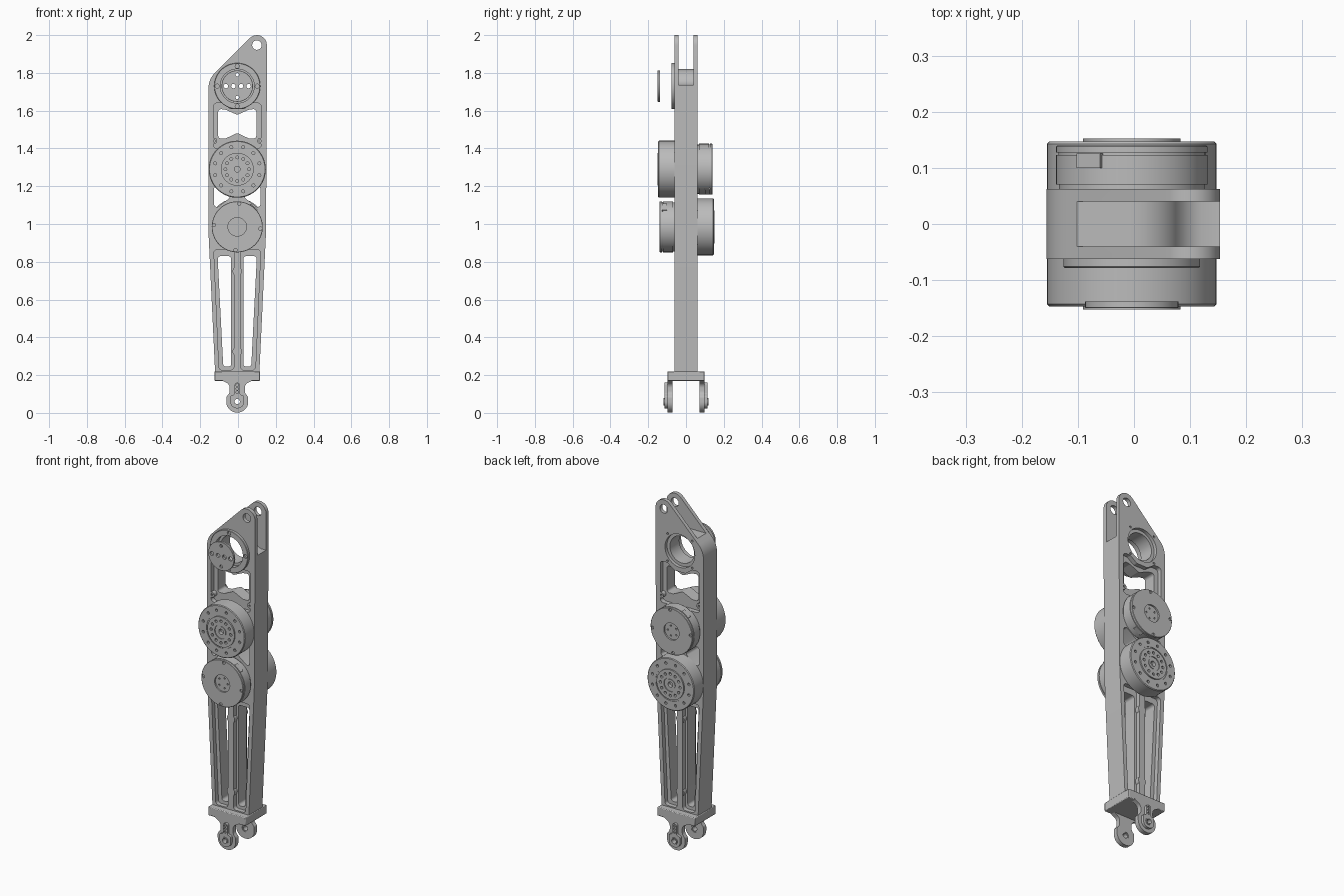
import bpy, bmesh, math
from mathutils import Vector, Matrix

if "Cube" in bpy.data.objects:
    bpy.data.objects.remove(bpy.data.objects["Cube"])

grey = bpy.data.materials.new("machined grey")
grey.use_nodes = True
grey.diffuse_color = (0.5, 0.5, 0.5, 1)
grey.node_tree.nodes["Principled BSDF"].inputs["Base Color"].default_value = (0.5, 0.5, 0.5, 1)

CX = -0.004      # centre line of the link
HALF = 0.062     # half thickness of the link
parts = []


def finish(name, bm, keep=True):
    bmesh.ops.remove_doubles(bm, verts=bm.verts, dist=1e-5)
    bmesh.ops.recalc_face_normals(bm, faces=bm.faces)
    mesh = bpy.data.meshes.new(name)
    bm.to_mesh(mesh)
    bm.free()
    mesh.materials.append(grey)
    ob = bpy.data.objects.new(name, mesh)
    bpy.context.collection.objects.link(ob)
    if keep:
        parts.append(ob)
    return ob


def rounded(points, default=0.0, steps=8):
    """Outline of (x, z) or (x, z, radius) corners with filleted corners."""
    out = []
    for i, p in enumerate(points):
        r = p[2] if len(p) > 2 else default
        c = Vector(p[:2])
        a = (Vector(points[i - 1][:2]) - c).normalized()
        b = (Vector(points[(i + 1) % len(points)][:2]) - c).normalized()
        half = a.angle(b) / 2
        if r == 0 or half > 1.55:
            out.append(c)
            continue
        mid = c + (a + b).normalized() * r / math.sin(half)
        start = c + a * r / math.tan(half) - mid
        sweep = start.angle_signed(c + b * r / math.tan(half) - mid)
        for k in range(steps + 1):
            t = -sweep * k / steps
            out.append(mid + Vector((start.x * math.cos(t) - start.y * math.sin(t),
                                     start.x * math.sin(t) + start.y * math.cos(t))))
    return out


def circle(x, z, r, n=24):
    return [Vector((x + r * math.cos(math.tau * k / n), z + r * math.sin(math.tau * k / n))) for k in range(n)]


def prism(name, outlines, y0, y1, keep=True):
    bm = bmesh.new()
    for outline in outlines:
        face = bm.faces.new([bm.verts.new((p[0], y0, p[1])) for p in outline])
        ext = bmesh.ops.extrude_face_region(bm, geom=[face], use_keep_orig=True)
        verts = [g for g in ext["geom"] if isinstance(g, bmesh.types.BMVert)]
        bmesh.ops.translate(bm, verts=verts, vec=(0, y1 - y0, 0))
    return finish(name, bm, keep)


def cut(ob, outlines, y0, y1):
    tool = prism("cutter", outlines, y0, y1, False)
    tool.hide_render = True
    mod = ob.modifiers.new("cut", "BOOLEAN")
    mod.operation, mod.solver, mod.object = "DIFFERENCE", "EXACT", tool
    bpy.context.view_layer.objects.active = ob
    bpy.ops.object.modifier_apply(modifier=mod.name)
    bpy.data.objects.remove(tool)


def lathe(name, profile, z, side, n=64):
    """Revolve (radius, distance from mid plane) around a y axis at height z."""
    bm = bmesh.new()
    verts = [bm.verts.new((CX + r, side * y, z)) for r, y in profile]
    edges = [bm.edges.new((verts[i - 1], verts[i])) for i in range(len(verts))]
    bmesh.ops.spin(bm, geom=verts + edges, cent=(CX, 0, z), axis=(0, 1, 0),
                   angle=math.tau, steps=n, use_merge=False)
    bmesh.ops.dissolve_degenerate(bm, dist=1e-6, edges=bm.edges)
    return finish(name, bm)


def ring_holes(z, radius, count, r, turn=0.0):
    return [c for k in range(count) for c in [circle(
        CX + radius * math.cos(turn + math.tau * k / count),
        z + radius * math.sin(turn + math.tau * k / count), r, 12)]]


def mirrored(points):
    return [(2 * CX - p[0], *p[1:]) for p in reversed(points)]


# Link body
BEARING, UPPER, LOWER = 1.73, 1.29, 0.985
body = prism("link_body", [rounded([
    (-0.121, 0.21), (-0.156, 0.95), (-0.156, 1.766, 0.11), (0.153, 2.075, 0.053),
    (0.153, 1.72), (0.148, 0.95), (0.113, 0.21)])], -HALF, HALF)

# Fork slot between the two ears
floor = [(-0.3, 1.82), (-0.03, 1.82)]
floor += [(CX + 0.09 * math.sin(math.radians(a)), BEARING + 0.09 * math.cos(math.radians(a)))
          for a in range(0, 71, 10)]
cut(body, [floor + [(0.1, 1.743), (0.12, 1.735), (0.3, 1.735), (0.3, 2.2), (-0.3, 2.2)]], -0.04, 0.04)
cut(body, [circle(0.1, 1.947, 0.025)], -0.2, 0.2)

# Recessed pockets on both sides, then windows through the web
leg_pocket = [(-0.1, 0.227), (-0.128, 0.865), (-0.022, 0.865), (-0.022, 0.227)]
leg_window = [(-0.078, 0.245), (-0.108, 0.83), (-0.036, 0.83), (-0.036, 0.245)]
upper_pocket = [(-0.13, 1.4), (-0.13, 1.64), (-0.085, 1.64), (-0.04, 1.608), (0.032, 1.608),
                (0.077, 1.64), (0.122, 1.64), (0.122, 1.4)]
upper_window = [(-0.105, 1.453), (-0.105, 1.61), (-0.065, 1.605), (CX, 1.578), (0.057, 1.605),
                (0.097, 1.61), (0.097, 1.453), (0.057, 1.453), (CX, 1.482), (-0.065, 1.453)]
side_window = [(-0.127, 1.075), (-0.127, 1.215), (-0.035, 1.145)]
pockets = [rounded(p, 0.018) for p in (leg_pocket, mirrored(leg_pocket), upper_pocket)]
for s in (-1, 1):
    cut(body, pockets, s * 0.036, s * 0.1)
cut(body, [rounded(p, 0.015) for p in
           (leg_window, mirrored(leg_window), upper_window, side_window, mirrored(side_window))], -0.2, 0.2)

# Stepped bearing bore
cut(body, [circle(CX, BEARING, 0.078, 48)], -0.2, 0.2)
for s in (-1, 1):
    cut(body, [circle(CX, BEARING, 0.096, 48)], s * 0.043, s * 0.2)
cut(body, ring_holes(BEARING, 0.112, 4, 0.006, math.pi / 4), 0.05, 0.1)

# Bosses on the centre rib and pocket corners
for i, (x, z, r) in enumerate([(CX, 0.75, 0.025), (CX, 0.325, 0.025), (0.118, 1.44, 0.016), (-0.126, 1.44, 0.016)]):
    boss = prism(f"rib_boss_{i + 1}", [circle(x, z, r)], -HALF + 0.001, HALF - 0.001)
    for s in (-1, 1):
        cut(boss, [circle(x, z, r * 0.4, 12)], s * 0.045, s * 0.1)

# Bearing retaining ring and the separate cap in front of it
ring = lathe("bearing_ring", [(0.09, 0.05), (0.096, 0.05), (0.096, HALF), (0.122, HALF),
                              (0.122, 0.076), (0.12, 0.078), (0.09, 0.078)], BEARING, -1)
cut(ring, ring_holes(BEARING, 0.106, 4, 0.011), -0.1, -0.068)
cap = lathe("bearing_cap", [(0, 0.138), (0.083, 0.138), (0.083, 0.149), (0.082, 0.15), (0, 0.15)], BEARING, -1)
cut(cap, [circle(CX + x, BEARING, 0.012, 12) for x in (-0.06, -0.02, 0.02, 0.06)], -0.2, -0.1)
cut(cap, [circle(CX, BEARING + z, 0.009, 12) for z in (-0.06, 0.06)], -0.2, -0.1)

# Actuators: an output drum on one side and a rear cover on the other
drum = [(0, HALF), (0.151, HALF), (0.151, 0.143), (0.147, 0.147), (0.096, 0.147), (0.096, 0.144),
        (0.087, 0.144), (0.087, 0.152), (0.04, 0.152), (0.04, 0.147), (0.03, 0.147),
        (0.03, 0.15), (0.015, 0.15), (0.015, 0.13), (0, 0.13)]
cover = [(0, HALF), (0.13, HALF), (0.13, 0.07), (0.135, 0.07), (0.135, 0.123), (0.131, 0.123),
         (0.131, 0.127), (0.135, 0.127), (0.135, 0.138), (0.133, 0.14), (0.049, 0.14),
         (0.049, 0.131), (0, 0.131)]
for label, z, s in (("upper", UPPER, -1), ("lower", LOWER, 1)):
    d = lathe(label + "_output_drum", drum, z, s)
    cut(d, ring_holes(z, 0.121, 12, 0.008, math.pi / 12) + ring_holes(z, 0.063, 12, 0.008),
        s * 0.135, s * 0.2)
    c = lathe(label + "_rear_cover", cover, z, -s)
    cut(c, ring_holes(z, 0.123, 4, 0.009, -0.08), -s * 0.132, -s * 0.2)
    cut(c, ring_holes(z, 0.03, 5, 0.005), -s * 0.125, -s * 0.2)

# Cable sockets on the cover rims
for i, (z, s, deg) in enumerate([(UPPER, 1, 124), (UPPER, 1, -60), (LOWER, -1, 50)]):
    a = math.radians(deg)
    bm = bmesh.new()
    bmesh.ops.create_cube(bm, size=1, matrix=Matrix.Translation(
        (CX + 0.126 * math.cos(a), s * 0.113, z + 0.126 * math.sin(a)))
        @ Matrix.Rotation(-a, 4, "Y") @ Matrix.Diagonal((0.026, 0.026, 0.05, 1)))
    finish(f"cable_socket_{i + 1}", bm)

# Foot bracket
foot = prism("foot_bracket", [[(-0.125, 0.17), (-0.125, 0.22), (0.117, 0.22), (0.117, 0.17)]], -0.098, 0.098)
bevel = foot.modifiers.new("soft_edges", "BEVEL")
bevel.width, bevel.segments = 0.004, 2
for s, name in ((-1, "front"), (1, "back")):
    lug = prism(name + "_foot_lug", [rounded([
        (CX - 0.085, 0.175), (CX - 0.04, 0.15, 0.03), (CX - 0.04, 0.105, 0.03), (CX - 0.058, 0.085, 0.02),
        (CX - 0.058, 0.002, 0.056), (CX + 0.058, 0.002, 0.056), (CX + 0.058, 0.085, 0.02),
        (CX + 0.04, 0.105, 0.03), (CX + 0.04, 0.15, 0.03), (CX + 0.085, 0.175)])], s * 0.072, s * 0.098)
    cut(lug, [circle(CX, 0.06, 0.02)], -0.2, 0.2)
    pad = prism(name + "_lug_pad", [rounded([
        (CX - 0.014, 0.16, 0.013), (CX - 0.014, 0.095, 0.01), (CX - 0.036, 0.095, 0.012),
        (CX - 0.036, 0.024, 0.034), (CX + 0.036, 0.024, 0.034), (CX + 0.036, 0.095, 0.012),
        (CX + 0.014, 0.095, 0.01), (CX + 0.014, 0.16, 0.013)])], s * 0.098, s * 0.113)
    cut(pad, [circle(CX, 0.06, 0.02)], -0.2, 0.2)
    cut(pad, [circle(CX, z, 0.007, 12) for z in (0.11, 0.128, 0.146)], s * 0.105, s * 0.2)
    lathe(name + "_lug_bushing", [(0.014, 0.075), (0.02, 0.075), (0.02, 0.118), (0.014, 0.118)], 0.06, s, 24)

# Smooth round walls, keep machined edges sharp
bpy.ops.object.select_all(action="DESELECT")
for ob in parts:
    ob.select_set(True)
bpy.context.view_layer.objects.active = body
bpy.ops.object.shade_smooth_by_angle(angle=math.radians(30))
